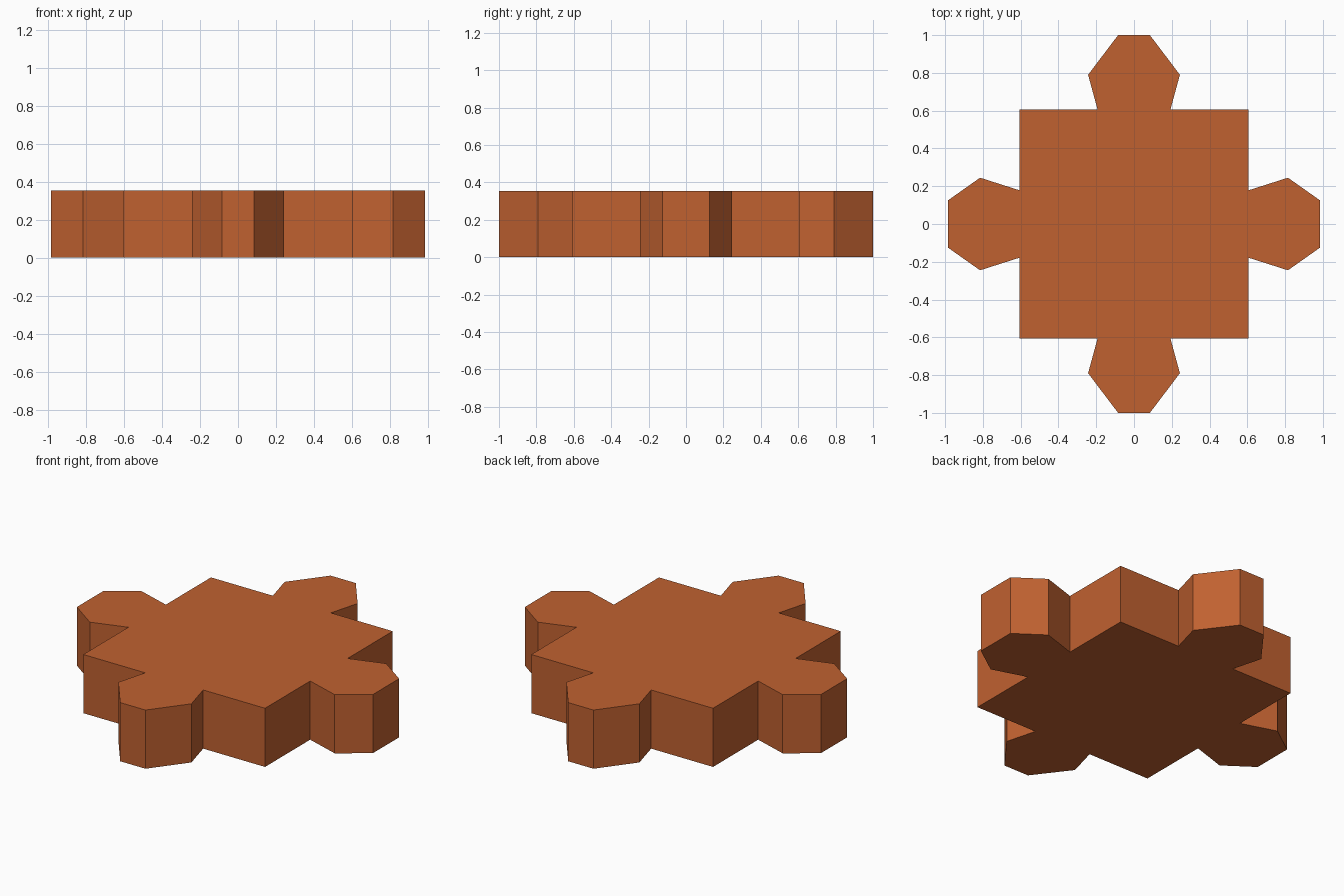
import bpy
import bmesh

if "Cube" in bpy.data.objects:
    bpy.data.objects.remove(bpy.data.objects["Cube"])

HEIGHT = 0.353

# One quarter of the outline, from the right tab round to the back tab
quarter = [(0.985, 0.125), (0.815, 0.245), (0.605, 0.178), (0.605, 0.607),
           (0.193, 0.607), (0.243, 0.79), (0.084, 1.0)]

# Mirror the quarter into the full outline
half = quarter + [(-x, y) for x, y in reversed(quarter)]
outline = half + [(x, -y) for x, y in reversed(half)]

# Solid plate with four tabs
bm = bmesh.new()
base = bm.faces.new([bm.verts.new((x, y, 0)) for x, y in outline])
top = bmesh.ops.extrude_face_region(bm, geom=[base], use_keep_orig=True)
bmesh.ops.translate(bm, vec=(0, 0, HEIGHT),
                    verts=[v for v in top["geom"] if isinstance(v, bmesh.types.BMVert)])
bmesh.ops.recalc_face_normals(bm, faces=bm.faces)
mesh = bpy.data.meshes.new("tabbed_plate")
bm.to_mesh(mesh)
bm.free()

plate = bpy.data.objects.new("tabbed_plate", mesh)
bpy.context.collection.objects.link(plate)

# Terracotta colour
clay = bpy.data.materials.new("terracotta")
clay.diffuse_color = (0.53, 0.12, 0.03, 1)
clay.use_nodes = True
clay.node_tree.nodes["Principled BSDF"].inputs["Base Color"].default_value = clay.diffuse_color
mesh.materials.append(clay)
